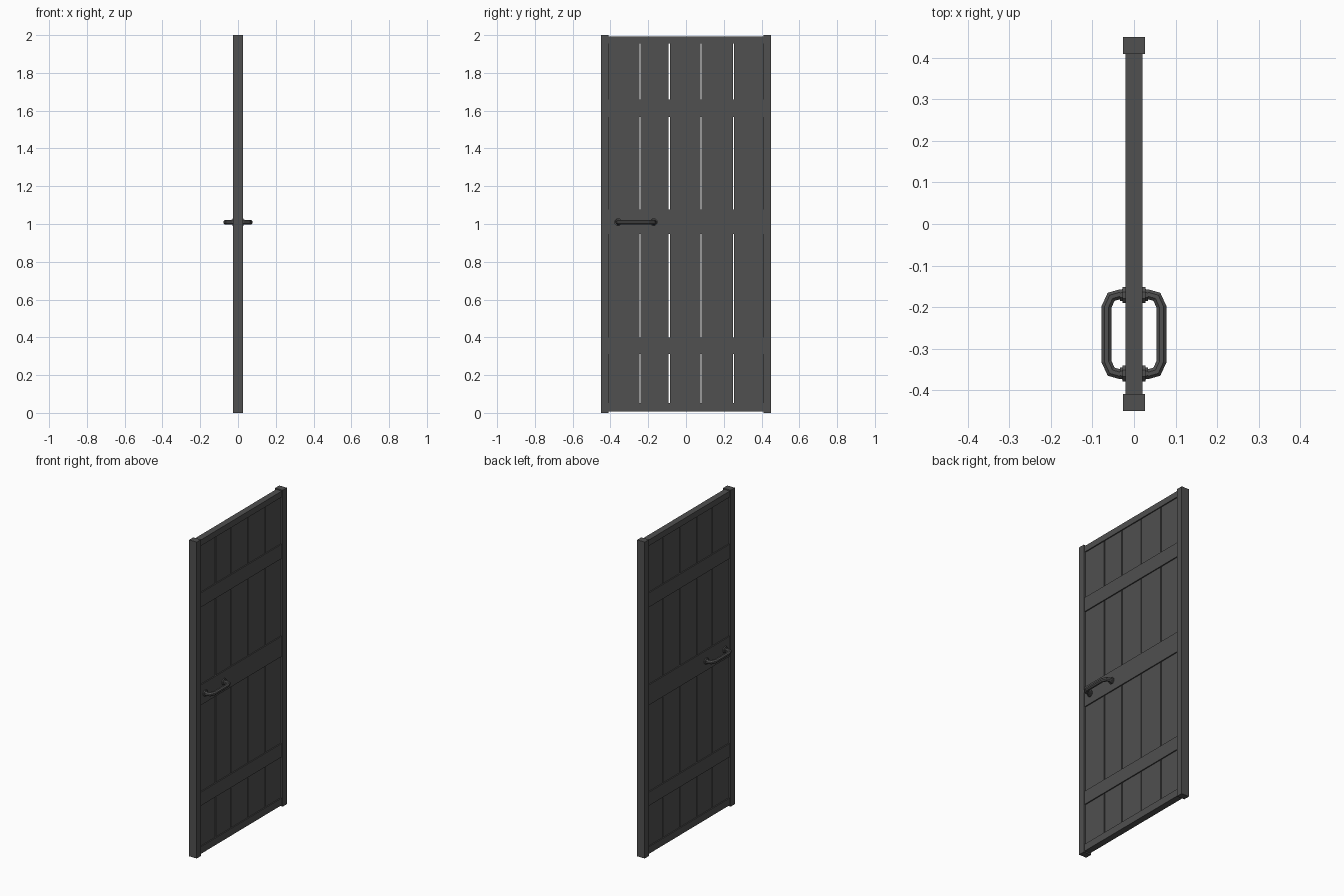
import bpy, bmesh, math
from mathutils import Vector

if "Cube" in bpy.data.objects:
    bpy.data.objects.remove(bpy.data.objects["Cube"])


def material(name, c):
    m = bpy.data.materials.new(name)
    m.diffuse_color = (c, c, c, 1)
    m.use_nodes = True
    m.node_tree.nodes["Principled BSDF"].inputs["Base Color"].default_value = m.diffuse_color
    return m


GREY = material("dark grey", 0.08)


def finish(name, bm):
    bmesh.ops.recalc_face_normals(bm, faces=bm.faces)
    me = bpy.data.meshes.new(name)
    bm.to_mesh(me)
    bm.free()
    me.materials.append(GREY)
    ob = bpy.data.objects.new(name, me)
    bpy.context.collection.objects.link(ob)
    return ob


def box(name, half_x, y0, y1, z0, z1):
    bm = bmesh.new()
    bmesh.ops.create_cube(bm, size=1)
    for v in bm.verts:
        v.co = (v.co.x * 2 * half_x,
                y0 + (v.co.y + 0.5) * (y1 - y0),
                z0 + (v.co.z + 0.5) * (z1 - z0))
    return finish(name, bm)


def tube(name, path, radii, sides=8):
    """Faceted tube swept along a path lying in a horizontal plane."""
    bm = bmesh.new()
    up = Vector((0, 0, 1))
    rings = []
    for i, p in enumerate(path):
        a = (p - path[i - 1]).normalized() if i else None
        b = (path[i + 1] - p).normalized() if i < len(path) - 1 else None
        t = ((a or b) + (b or a)).normalized()
        side = t.cross(up)
        stretch = 1 / t.dot(a or b)          # mitre the corners
        ring = []
        for k in range(sides):
            ang = 2 * math.pi * (k + 0.5) / sides
            ring.append(bm.verts.new(p + side * math.cos(ang) * radii[i] * stretch
                                     + up * math.sin(ang) * radii[i]))
        rings.append(ring)
    for r, s in zip(rings, rings[1:]):
        for k in range(sides):
            n = (k + 1) % sides
            bm.faces.new((r[k], r[n], s[n], s[k]))
    bm.faces.new(rings[0])
    bm.faces.new(rings[-1])
    return finish(name, bm)


# Side stiles
box("stile_left", 0.0265, -0.45, -0.409, 0, 2)
box("stile_right", 0.0265, 0.409, 0.45, 0, 2)

# Horizontal rails
rails = {"bottom_rail": (0.008, 0.053), "lower_rail": (0.312, 0.398),
         "lock_rail": (0.948, 1.076), "upper_rail": (1.658, 1.567),
         "top_rail": (1.955, 1.993)}
for name, (z0, z1) in rails.items():
    box(name, 0.02, -0.409, 0.409, min(z0, z1), max(z0, z1))

# Vertical planks with narrow see-through gaps
gaps = [-0.243, -0.089, 0.08, 0.252]
edges = [-0.412] + gaps + [0.412]
for i in range(5):
    box(f"plank_{i + 1}", 0.013,
        edges[i] + (0.003 if i else 0),
        edges[i + 1] - (0.003 if i < 4 else 0), 0.03, 1.97)

# Pull handles on both faces
HY, HZ = -0.265, 1.01
for s, label in ((1, "right"), (-1, "left")):
    half = [(0.018, 0.096), (0.034, 0.096), (0.055, 0.090), (0.066, 0.066)]
    pts = half + [(x, -y) for x, y in reversed(half)]
    path = [Vector((s * x, HY + y, HZ)) for x, y in pts]
    tube(f"handle_grip_{label}", path, [0.0125] * len(path))
    for j, y in enumerate((0.094, -0.094)):
        base = [Vector((s * x, HY + y, HZ)) for x in (0.018, 0.028, 0.028001, 0.034)]
        tube(f"handle_collar_{label}_{j + 1}", base, [0.021, 0.021, 0.0155, 0.0145])
